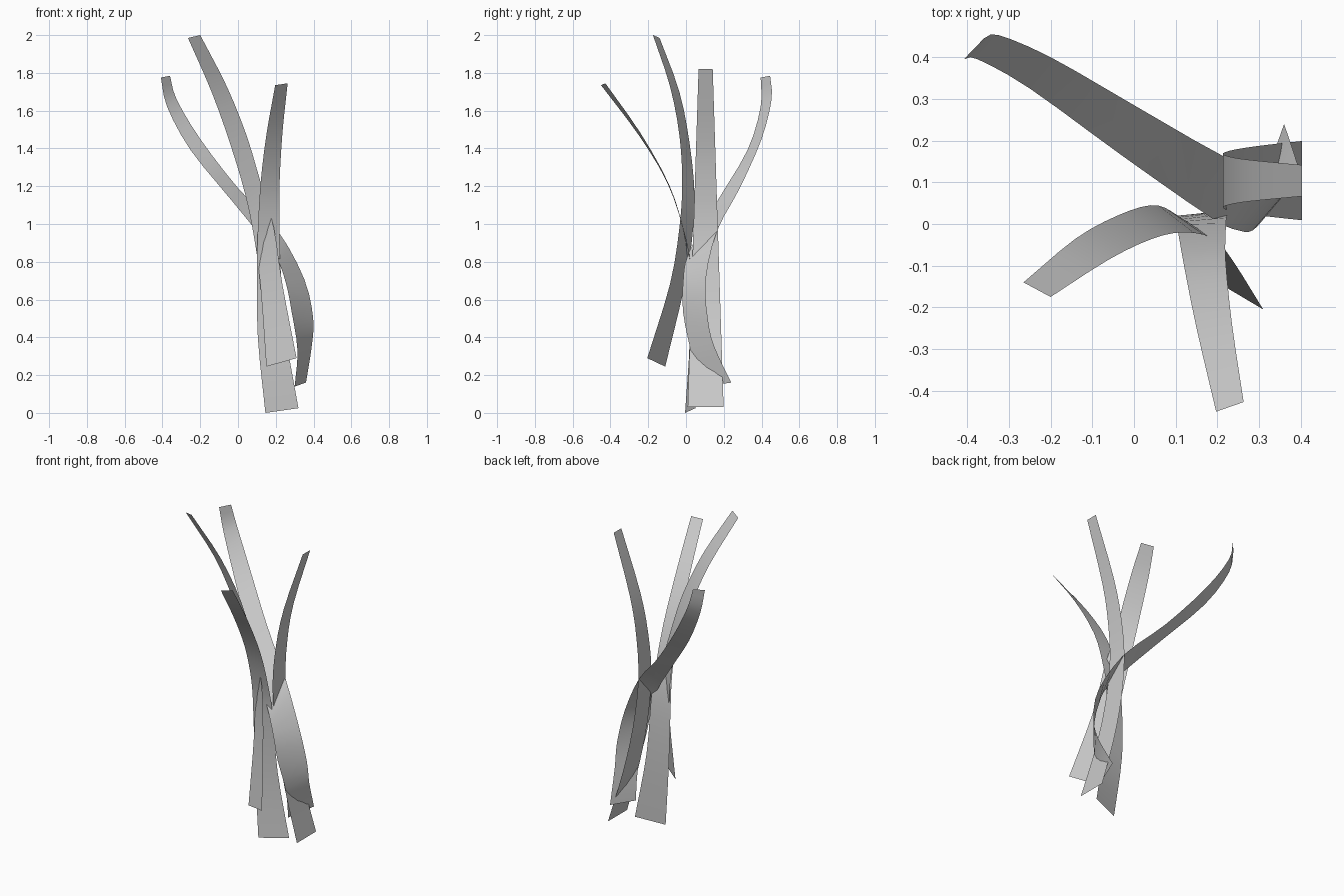
import bpy
from mathutils import Vector


def smooth_rail(pts, sub=3):
    """Catmull-Rom curve through the given points."""
    p = [Vector(v) for v in pts]
    p = [p[0] * 2 - p[1]] + p + [p[-1] * 2 - p[-2]]
    out = []
    for i in range(1, len(p) - 2):
        a, b, c, d = p[i - 1:i + 3]
        for k in range(sub):
            t = k / sub
            out.append(0.5 * (2 * b + (c - a) * t + (2 * a - 5 * b + 4 * c - d) * t ** 2
                              + (3 * b - a - 3 * c + d) * t ** 3))
    return out + [p[-2]]


def blade(name, left, right):
    """Single-sheet leaf strip lofted between two edge rails."""
    l, r = smooth_rail(left), smooth_rail(right)
    n = len(l)
    faces = [(i, n + i, n + i + 1, i + 1) for i in range(n - 1)]
    mesh = bpy.data.meshes.new(name)
    mesh.from_pydata(l + r, [], faces)
    for f in mesh.polygons:
        f.use_smooth = True
    ob = bpy.data.objects.new(name, mesh)
    bpy.context.collection.objects.link(ob)


# Twisting blade that bulges right, then sweeps to the back left
blade("back_left_blade",
      [(.30, .07, .14), (.315, .025, .33), (.285, -.015, .53), (.25, -.015, .70), (.185, .015, .85),
       (-.03, .165, 1.12), (-.25, .325, 1.39), (-.375, .395, 1.62), (-.408, .395, 1.775)],
      [(.36, .24, .16), (.39, .15, .35), (.398, .115, .50), (.35, .105, .71), (.21, .165, .965),
       (0, .285, 1.19), (-.2, .40, 1.45), (-.325, .453, 1.66), (-.36, .445, 1.785)])

# Tallest blade, leaning left with its foot kicked forward
blade("tall_left_blade",
      [(.15, -.11, .245), (.12, -.01, .66), (.09, .03, .90), (.04, .045, 1.15), (-.04, .02, 1.42),
       (-.14, -.035, 1.70), (-.265, -.14, 1.985)],
      [(.31, -.205, .29), (.235, -.085, .68), (.19, -.035, .98), (.12, -.02, 1.22), (.045, -.035, 1.47),
       (-.06, -.085, 1.73), (-.2, -.175, 2.0)])

# Blade arching toward the front
blade("front_blade",
      [(.145, -.005, 0), (.105, .02, .40), (.1, .01, .75), (.105, -.015, .97), (.12, -.1, 1.22),
       (.15, -.25, 1.47), (.197, -.45, 1.735)],
      [(.32, .05, .025), (.25, .035, .43), (.225, .025, .78), (.22, -.015, .98), (.22, -.09, 1.21),
       (.235, -.24, 1.48), (.263, -.427, 1.745)])

# Blade bowed in the x-z plane, tapering toward the top
profile = [(.403, .03), (.31, .35), (.245, .65), (.213, .95), (.23, 1.2), (.28, 1.45), (.403, 1.82)]
half = [.095 - .0575 * (z - .03) / 1.79 for _, z in profile]
blade("right_blade",
      [(x, .104 - h, z) for (x, z), h in zip(profile, half)],
      [(x, .104 + h, z) for (x, z), h in zip(profile, half)])
